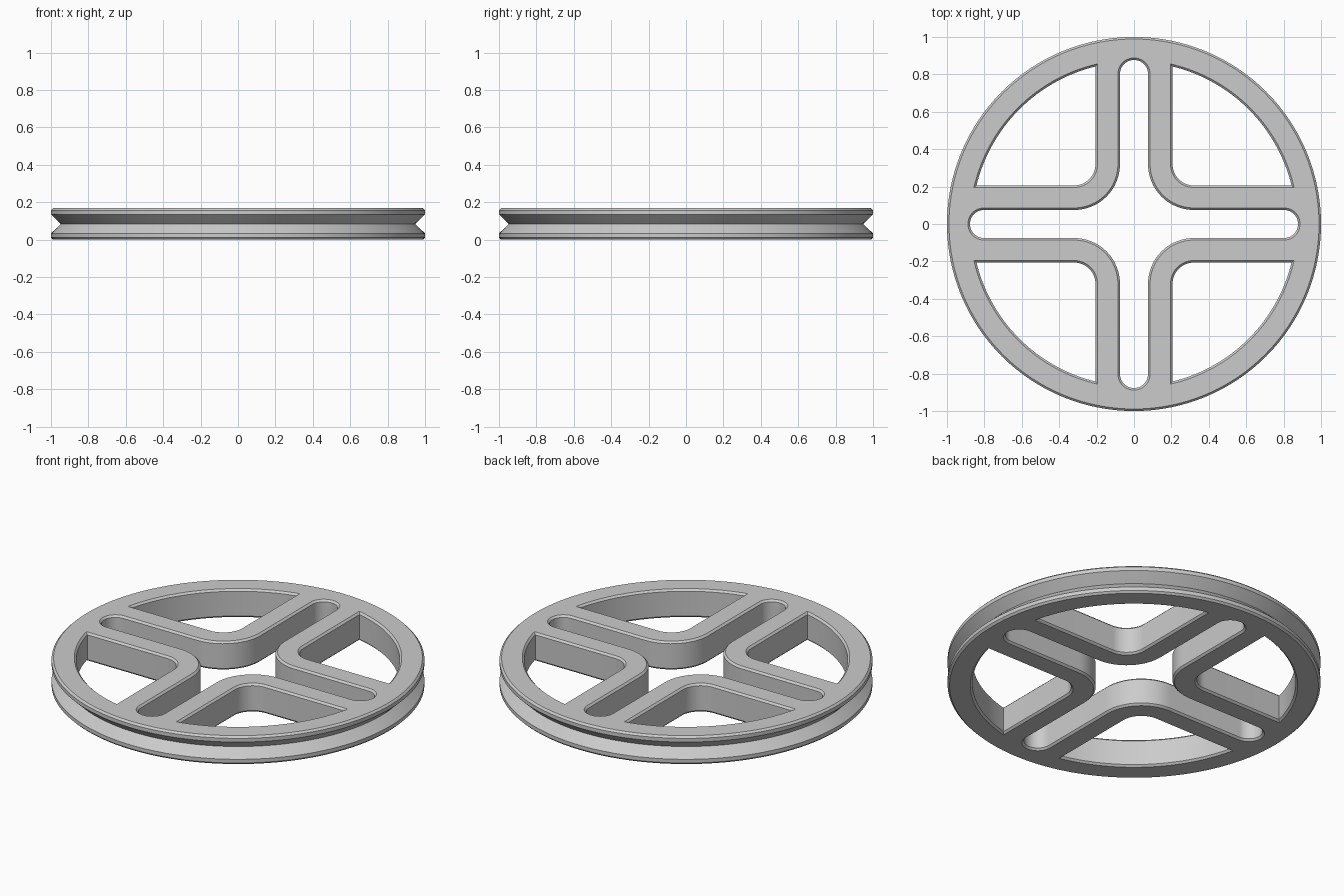
import bpy, bmesh
from math import cos, sin, pi, sqrt, asin

if "Cube" in bpy.data.objects:
    bpy.data.objects.remove(bpy.data.objects["Cube"])

H = 0.168       # wheel thickness
C = 0.011       # edge chamfer
FILLET = 0.32   # shared centre of the spoke bends

grey = bpy.data.materials.new("grey")
grey.use_nodes = True
grey.diffuse_color = (0.6, 0.6, 0.6, 1)
grey.node_tree.nodes["Principled BSDF"].inputs["Base Color"].default_value = (0.6, 0.6, 0.6, 1)


def arc(cx, cy, r, a0, a1, n):
    return [(cx + r * cos(a0 + (a1 - a0) * i / n),
             cy + r * sin(a0 + (a1 - a0) * i / n)) for i in range(n + 1)]


def turn(points, quarter):
    for _ in range(quarter):
        points = [(-y, x) for x, y in points]
    return points


def stack(name, sections):
    """Solid made by bridging outlines, given as (points, z) from bottom to top."""
    bm = bmesh.new()
    rings = [[bm.verts.new((x, y, z)) for x, y in pts] for pts, z in sections]
    for low, high in zip(rings, rings[1:]):
        for i in range(len(low)):
            bm.faces.new((low[i - 1], low[i], high[i], high[i - 1]))
    bm.faces.new(rings[0][::-1])
    bm.faces.new(rings[-1])
    bmesh.ops.recalc_face_normals(bm, faces=bm.faces)
    mesh = bpy.data.meshes.new(name)
    bm.to_mesh(mesh)
    bm.free()
    mesh.materials.append(grey)
    obj = bpy.data.objects.new(name, mesh)
    bpy.context.collection.objects.link(obj)
    return obj


def cross_outline(d):
    # Four round-ended slots meeting at a wide filleted centre
    w = 0.075 + d
    part = arc(0.802, 0, w, -pi / 2, pi / 2, 20)
    part += arc(FILLET, FILLET, FILLET - w, -pi / 2, -pi, 16)
    return [p for q in range(4) for p in turn(part, q)]


def window_outline(d, quarter):
    # Quarter opening between two spokes and the rim
    e, r = 0.206 - d, 0.867 + d
    a = asin(e / r)
    part = arc(0, 0, r, a, pi / 2 - a, 40)
    part += arc(FILLET, FILLET, FILLET - e, pi, 1.5 * pi, 16)
    return turn(part, quarter)


def cutter(name, outline):
    # Walls flare at both ends to leave chamfered edges
    levels = [(-C, 2 * C), (C, 0), (H - C, 0), (H + C, 2 * C)]
    obj = stack(name, [(outline(d), z) for z, d in levels])
    obj.hide_render = True
    obj.hide_viewport = True
    return obj


# Rim disc with a V groove round its edge
profile = [(1 - C, 0), (1, C), (1, 0.033), (0.947, H / 2), (1, H - 0.033), (1, H - C), (1 - C, H)]
wheel = stack("spoked_wheel", [(arc(0, 0, r, 0, 2 * pi, 128)[:-1], z) for r, z in profile])

# Openings
cutters = [cutter("slot_cutter", cross_outline)]
for q in range(4):
    cutters.append(cutter(f"window_cutter_{q + 1}", lambda d, q=q: window_outline(d, q)))

bpy.context.view_layer.objects.active = wheel
wheel.select_set(True)
for c in cutters:
    mod = wheel.modifiers.new("cut", "BOOLEAN")
    mod.operation = "DIFFERENCE"
    mod.solver = "EXACT"
    mod.object = c
    bpy.ops.object.modifier_apply(modifier=mod.name)
for c in cutters:
    bpy.data.objects.remove(c)

# Smooth curved walls, crisp chamfers
bpy.ops.object.shade_smooth_by_angle(angle=0.5)
